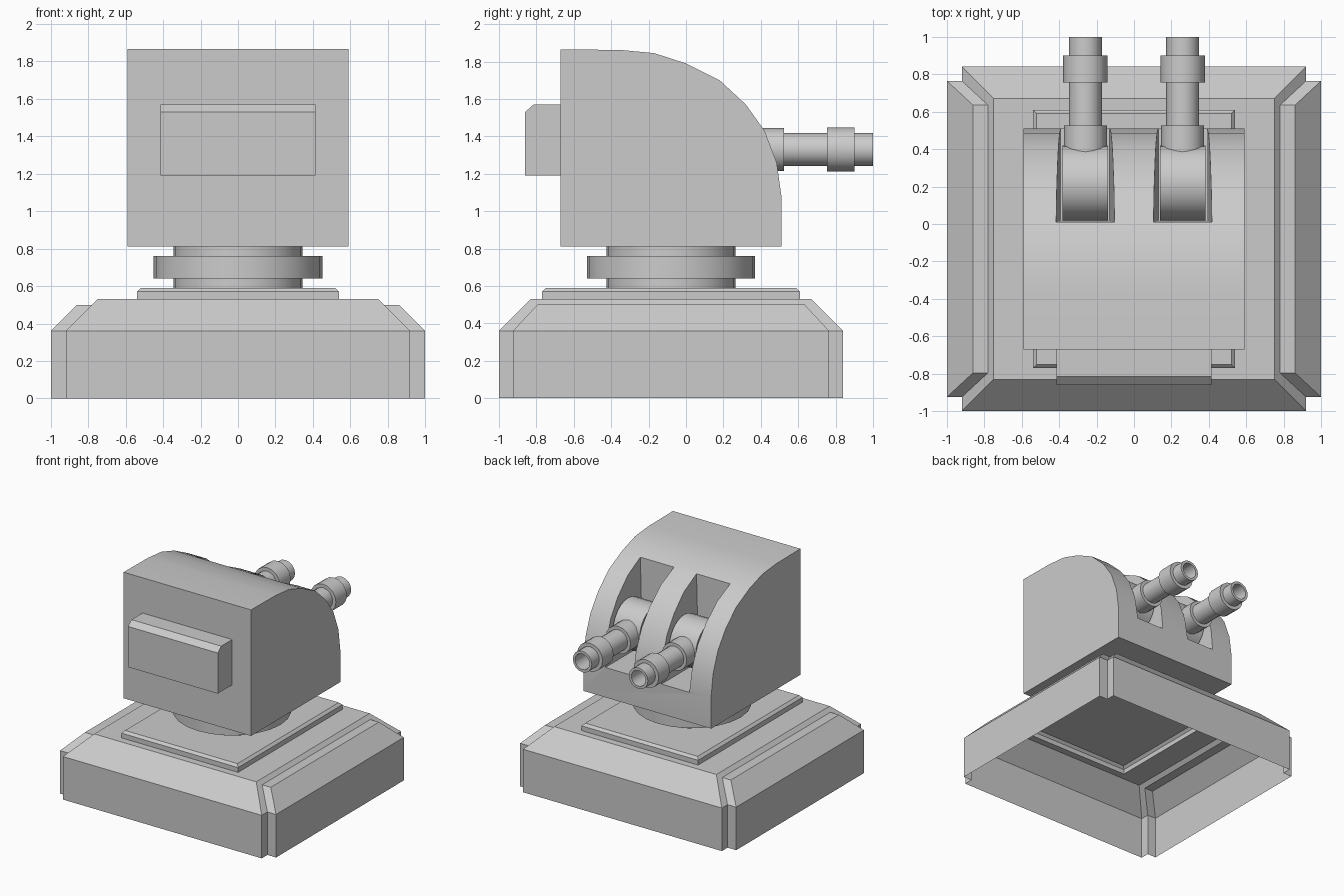
import bpy, bmesh, math
from mathutils import Matrix

if "Cube" in bpy.data.objects:
    bpy.data.objects.remove(bpy.data.objects["Cube"])

CY = -0.08  # centre of base and neck along y


def finish(name, bm, smooth=False):
    bmesh.ops.remove_doubles(bm, verts=bm.verts, dist=1e-5)
    bmesh.ops.recalc_face_normals(bm, faces=bm.faces)
    me = bpy.data.meshes.new(name)
    bm.to_mesh(me)
    bm.free()
    ob = bpy.data.objects.new(name, me)
    bpy.context.collection.objects.link(ob)
    if smooth:
        bpy.ops.object.select_all(action='DESELECT')
        bpy.context.view_layer.objects.active = ob
        ob.select_set(True)
        bpy.ops.object.shade_smooth_by_angle(angle=math.radians(32))
    return ob


def loft(name, levels):
    """Stack of rectangles (x0, x1, y0, y1, z), capped at both ends."""
    bm = bmesh.new()
    rings = [[bm.verts.new(p) for p in ((a, c, z), (b, c, z), (b, d, z), (a, d, z))]
             for a, b, c, d, z in levels]
    for r, s in zip(rings, rings[1:]):
        for i in range(4):
            j = (i + 1) % 4
            bm.faces.new((r[i], r[j], s[j], s[i]))
    bm.faces.new(rings[0])
    bm.faces.new(rings[-1])
    return finish(name, bm)


def centred(name, levels):
    return loft(name, [(-x, x, CY - y, CY + y, z) for x, y, z in levels])


def extrude_x(name, profile, half, smooth=False):
    """Closed y-z profile extruded across x."""
    bm = bmesh.new()
    face = bm.faces.new([bm.verts.new((-half, y, z)) for y, z in profile])
    ext = bmesh.ops.extrude_face_region(bm, geom=[face], use_keep_orig=True)
    verts = [v for v in ext['geom'] if isinstance(v, bmesh.types.BMVert)]
    bmesh.ops.translate(bm, verts=verts, vec=(2 * half, 0, 0))
    return finish(name, bm, smooth)


def lathe(name, profile, matrix, sides):
    """Revolve (radius, height) points around local z."""
    bm = bmesh.new()
    vs = [bm.verts.new((r, 0, h)) for r, h in profile]
    es = [bm.edges.new(p) for p in zip(vs, vs[1:])]
    bmesh.ops.spin(bm, geom=vs + es, cent=(0, 0, 0), axis=(0, 0, 1),
                   angle=2 * math.pi, steps=sides, use_merge=True)
    bm.transform(matrix)
    return finish(name, bm, True)


def boolean(ob, other, operation):
    m = ob.modifiers.new(operation.lower(), 'BOOLEAN')
    m.object, m.operation, m.solver = other, operation, 'EXACT'
    bpy.context.view_layer.objects.active = ob
    bpy.ops.object.modifier_apply(modifier=m.name)
    bpy.data.objects.remove(other)


# Hollow base: main block, side panels and top plate joined, open underneath
base = centred("base", [(0.92, 0.92, -0.1), (0.92, 0.92, 0.36), (0.75, 0.75, 0.53)])
panels = centred("side_panels", [(1, 0.845, -0.2), (1, 0.845, 0.36), (0.86, 0.715, 0.5)])
plate = centred("plate", [(0.54, 0.69, 0.45), (0.54, 0.69, 0.57), (0.52, 0.67, 0.59)])
boolean(base, panels, 'UNION')
boolean(base, plate, 'UNION')
bm = bmesh.new()
bm.from_mesh(base.data)
bmesh.ops.bisect_plane(bm, geom=bm.verts[:] + bm.edges[:] + bm.faces[:],
                       plane_co=(0, 0, 0), plane_no=(0, 0, 1), clear_inner=True)
bm.to_mesh(base.data)
bm.free()

# Swivel neck and ring
at_neck = Matrix.Translation((0, CY, 0))
lathe("neck", [(0, 0.59), (0.345, 0.59), (0.345, 0.81), (0, 0.81)], at_neck, 24)
lathe("neck_ring", [(0.34, 0.64), (0.45, 0.64), (0.45, 0.76), (0.34, 0.76)], at_neck, 24)

# Turret housing with rounded gun side
housing = extrude_x("housing", [
    (-0.67, 0.81), (-0.67, 1.865), (-0.35, 1.862), (-0.17, 1.845), (0, 1.79),
    (0.18, 1.70), (0.32, 1.57), (0.42, 1.43), (0.485, 1.26), (0.51, 1.08),
    (0.51, 0.81)], 0.59, True)

# Rear box with chamfered top edge
extrude_x("rear_box", [(-0.66, 1.19), (-0.86, 1.19), (-0.86, 1.53),
                       (-0.815, 1.57), (-0.66, 1.57)], 0.415)

# Gun slots, pivot drums and barrels
for side, x in (("left", -0.26), ("right", 0.26)):
    slot = loft("slot_cutter", [(x - 0.13, x + 0.13, 0.02, 0.7, 1.06),
                                (x - 0.16, x + 0.16, 0.008, 0.7, 1.9)])
    slot.hide_render = True
    boolean(housing, slot, 'DIFFERENCE')
    lathe(side + "_drum", [(0, -0.122), (0.2, -0.122), (0.2, 0.122), (0, 0.122)],
          Matrix.Translation((x, 0.22, 1.335)) @ Matrix.Rotation(math.pi / 2, 4, 'Y'), 24)
    lathe(side + "_barrel", [
        (0, 0.25), (0.115, 0.25), (0.115, 0.525), (0.088, 0.525), (0.088, 0.755),
        (0.118, 0.755), (0.118, 0.9), (0.088, 0.9), (0.088, 1.0), (0.066, 1.0),
        (0.066, 0.85), (0, 0.85)],
        Matrix.Translation((x, 0, 1.33)) @ Matrix.Rotation(-math.pi / 2, 4, 'X'), 16)
